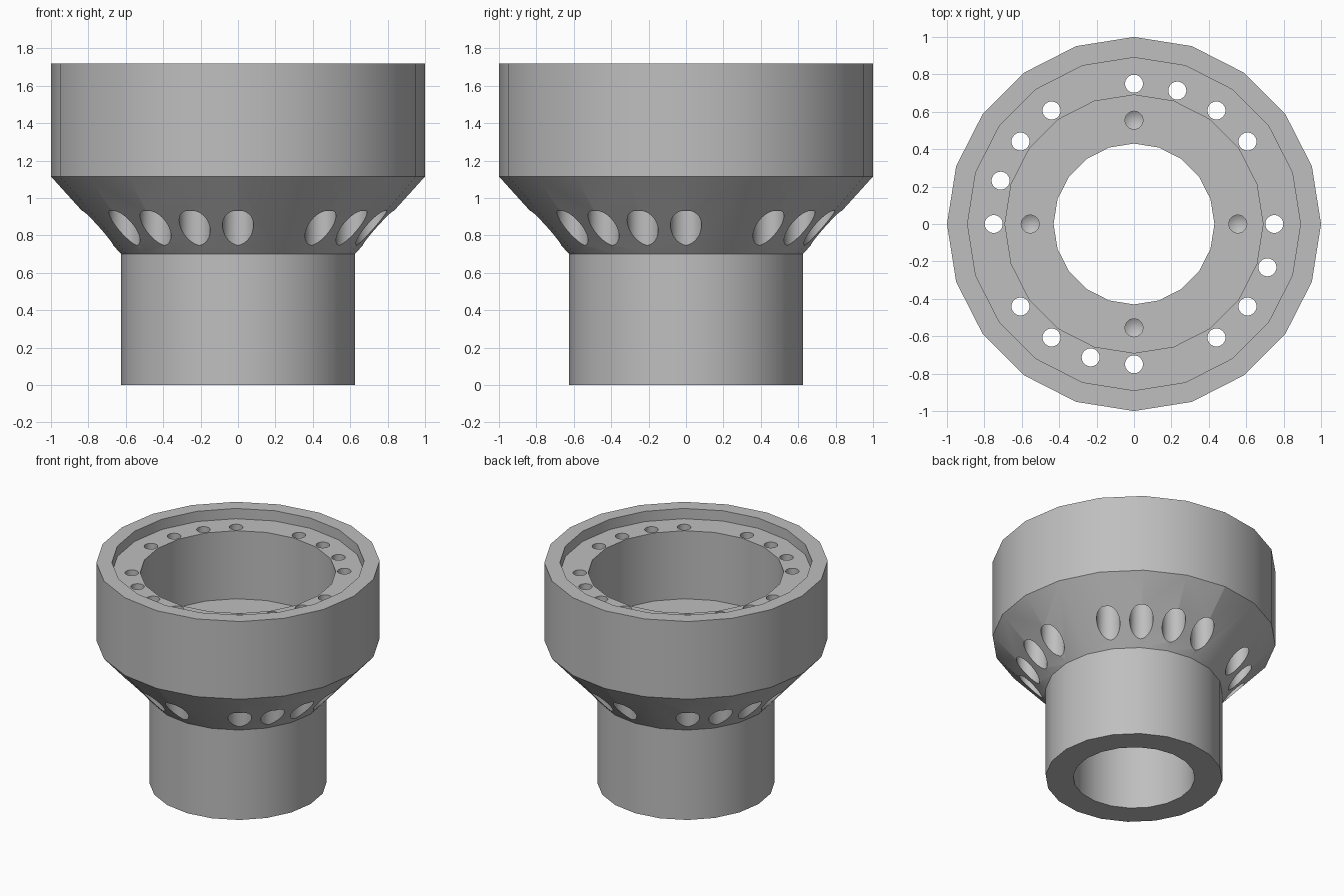
import bpy
import bmesh
import math
from mathutils import Matrix, Vector

old = bpy.data.objects.get("Cube")
if old:
    bpy.data.objects.remove(old, do_unlink=True)

grey = bpy.data.materials.new("machined grey")
grey.use_nodes = True
colour = (0.52, 0.52, 0.52, 1)
grey.diffuse_color = colour
grey.node_tree.nodes["Principled BSDF"].inputs["Base Color"].default_value = colour


def revolve(bm, profile, sides, centre=(0, 0), closed=True):
    """Turn (radius, z) points around a vertical axis; radius 0 makes a pole."""
    rings = []
    for r, z in profile:
        if r == 0:
            rings.append([bm.verts.new((*centre, z))] * sides)
        else:
            rings.append([bm.verts.new((centre[0] + r * math.cos(math.tau * i / sides),
                                        centre[1] + r * math.sin(math.tau * i / sides), z))
                          for i in range(sides)])
    pairs = list(zip(rings, rings[1:]))
    if closed:
        pairs.append((rings[-1], rings[0]))
    for low, high in pairs:
        for i in range(sides):
            j = (i + 1) % sides
            corners = list(dict.fromkeys([low[i], low[j], high[j], high[i]]))
            if len(corners) > 2:
                bm.faces.new(corners)


def finish(bm, name):
    bmesh.ops.recalc_face_normals(bm, faces=bm.faces[:])
    mesh = bpy.data.meshes.new(name)
    bm.to_mesh(mesh)
    bm.free()
    mesh.materials.append(grey)
    obj = bpy.data.objects.new(name, mesh)
    bpy.context.collection.objects.link(obj)
    return obj


# Turned body: narrow neck, flared shoulder, wide cup with a stepped bore
FLOOR, TOP = 1.11, 1.72
bm = bmesh.new()
revolve(bm, [(0.43, 0), (0.625, 0), (0.625, 0.7), (1, 1.115), (1, TOP), (0.89, TOP),
             (0.89, 1.64), (0.69, 1.64), (0.69, FLOOR), (0.43, FLOOR)], 20)
body = finish(bm, "flanged_hub")

# Cutters: counterbored bolt holes, four per quarter, and blind floor holes
bm = bmesh.new()
for quarter in range(4):
    for step in range(4):
        a = math.radians(90 * quarter - 18 * step)
        revolve(bm, [(0, 0.5), (0.083, 0.5), (0.083, 1.07), (0.048, 1.07),
                     (0.048, 1.9), (0, 1.9)], 32,
                (0.75 * math.cos(a), 0.75 * math.sin(a)), closed=False)
    a = math.radians(90 * quarter)
    revolve(bm, [(0, 0.82), (0.048, 0.85), (0.048, 1.3), (0, 1.3)], 24,
            (0.555 * math.cos(a), 0.555 * math.sin(a)), closed=False)
drills = finish(bm, "hole_cutters")
drills.hide_render = True

# Drill the body, then smooth it with sharp rims
cut = body.modifiers.new("holes", "BOOLEAN")
cut.operation = "DIFFERENCE"
cut.solver = "EXACT"
cut.object = drills
bpy.ops.object.select_all(action="DESELECT")
body.select_set(True)
bpy.context.view_layer.objects.active = body
bpy.ops.object.modifier_apply(modifier=cut.name)
bpy.data.objects.remove(drills, do_unlink=True)
bpy.ops.object.shade_smooth_by_angle(angle=math.radians(30))
